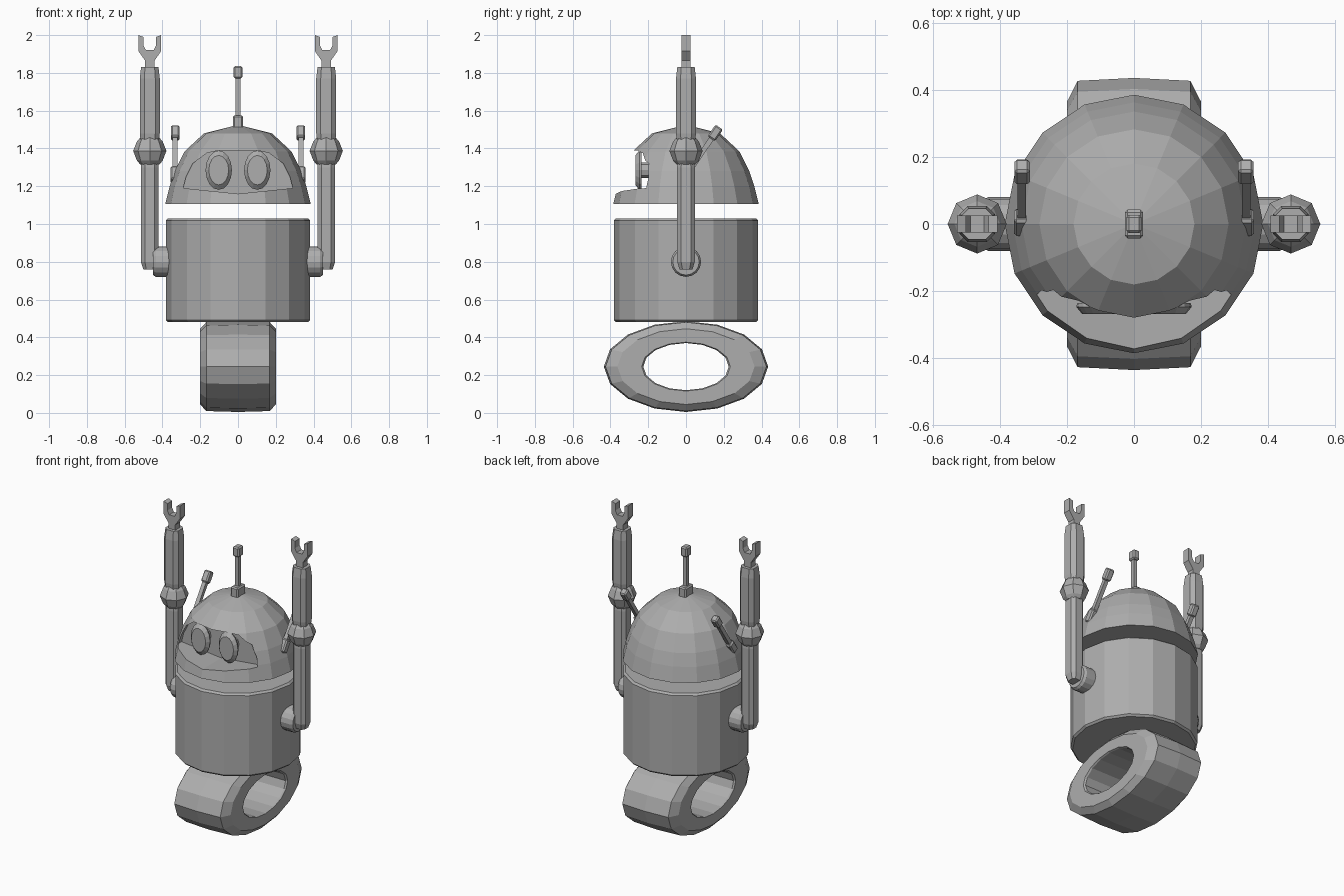
import bpy, bmesh, math
from mathutils import Matrix, Vector

if "Cube" in bpy.data.objects:
    bpy.data.objects.remove(bpy.data.objects["Cube"])

grey = bpy.data.materials.new("light_grey")
grey.diffuse_color = (0.42, 0.42, 0.42, 1)
grey.use_nodes = True
grey.node_tree.nodes["Principled BSDF"].inputs["Base Color"].default_value = grey.diffuse_color


def finish(bm, name, matrix=None):
    """Turn a bmesh into a flat-shaded grey object."""
    if matrix is not None:
        bm.transform(matrix)
    bmesh.ops.remove_doubles(bm, verts=bm.verts, dist=1e-5)
    bmesh.ops.recalc_face_normals(bm, faces=bm.faces)
    me = bpy.data.meshes.new(name)
    bm.to_mesh(me)
    bm.free()
    me.materials.append(grey)
    ob = bpy.data.objects.new(name, me)
    bpy.context.collection.objects.link(ob)
    return ob


def lathe(name, profile, sides, matrix=None, closed=False, phase=0.0):
    """Revolve (radius, z) points about z; caps open ends."""
    bm = bmesh.new()
    rings = []
    for r, z in profile:
        if r < 1e-6:
            rings.append([bm.verts.new((0, 0, z))] * sides)
            continue
        rings.append([bm.verts.new((r * math.cos(phase + math.tau * i / sides),
                                    r * math.sin(phase + math.tau * i / sides), z))
                      for i in range(sides)])
    pairs = list(zip(rings, rings[1:])) + ([(rings[-1], rings[0])] if closed else [])
    for a, b in pairs:
        for i in range(sides):
            j = (i + 1) % sides
            loop = list(dict.fromkeys((a[i], a[j], b[j], b[i])))
            bm.faces.new(loop)
    if not closed:
        for ring, (r, z) in ((rings[0], profile[0]), (rings[-1], profile[-1])):
            if r > 1e-6:
                bm.faces.new(ring)
    return finish(bm, name, matrix)


def prism(name, points, y0, y1):
    """Extrude an (x, z) outline along y."""
    bm = bmesh.new()
    face = bm.faces.new([bm.verts.new((x, y0, z)) for x, z in points])
    out = bmesh.ops.extrude_face_region(bm, geom=[face])
    moved = [v for v in out["geom"] if isinstance(v, bmesh.types.BMVert)]
    bmesh.ops.translate(bm, verts=moved, vec=(0, y1 - y0, 0))
    return finish(bm, name)


def rod(name, centre, size, tilt=0.0, bevel=0.0):
    """Bevelled box, tilted backwards about x."""
    bm = bmesh.new()
    bmesh.ops.create_cube(bm, size=1, matrix=Matrix.Diagonal((*size, 1)))
    if bevel:
        bmesh.ops.bevel(bm, geom=bm.edges[:], offset=bevel, segments=1, affect='EDGES')
    return finish(bm, name, Matrix.Translation(centre) @ Matrix.Rotation(-tilt, 4, 'X'))


def limb(name, x, sections):
    """Chamfered square column through (half width, z) sections."""
    bm = bmesh.new()
    rings = []
    for h, z in sections:
        c = h * 0.55
        rings.append([bm.verts.new((x + a, b, z)) for a, b in
                      ((h, -c), (h, c), (c, h), (-c, h), (-h, c), (-h, -c), (-c, -h), (c, -h))])
    for a, b in zip(rings, rings[1:]):
        for i in range(8):
            bm.faces.new((a[i], a[(i + 1) % 8], b[(i + 1) % 8], b[i]))
    bm.faces.new(rings[0])
    bm.faces.new(rings[-1])
    return finish(bm, name)


along_x = Matrix.Rotation(math.pi / 2, 4, 'Y')
along_front = Matrix.Rotation(math.pi / 2, 4, 'X')

# Body drum
lathe("body", [(0.37, 0.48), (0.382, 0.492), (0.382, 1.018), (0.37, 1.03)], 16)

# Oval ring wheel
wheel_profile = [(0.52, -0.19), (0.54, -0.2), (0.835, -0.2), (0.98, -0.168), (1.0, 0),
                 (0.98, 0.168), (0.835, 0.2), (0.54, 0.2), (0.52, 0.19)]
lathe("wheel", wheel_profile, 16,
      Matrix.Translation((0, 0, 0.245)) @ Matrix.Diagonal((1, 0.435, 0.24, 1)) @ along_x,
      closed=True)

# Domed head with a visor recess
head = lathe("head", [(0.385, 1.105), (0.362, 1.2), (0.335, 1.28), (0.282, 1.385),
                      (0.18, 1.48), (0, 1.525)], 16)
half = [(0.29, 1.19), (0.275, 1.25), (0.24, 1.32), (0.165, 1.375), (0.11, 1.388)]
visor = [(0, 1.16)] + half + [(-x, z) for x, z in reversed(half)]
cutter = prism("visor_cutter", visor, -0.6, -0.175)
cutter.hide_render = True
cutter.hide_viewport = True
cut = head.modifiers.new("visor", 'BOOLEAN')
cut.operation = 'DIFFERENCE'
cut.solver = 'EXACT'
cut.object = cutter

# Top antenna
rod("antenna_base", (0, 0, 1.54), (0.055, 0.085, 0.07), 0, 0.008)
rod("antenna_rod", (0, 0, 1.67), (0.024, 0.024, 0.24))
rod("antenna_tip", (0, 0, 1.803), (0.046, 0.055, 0.065), 0, 0.008)

# Claw outline, relative to the arm centre
claw = [(0.025, 1.82), (0.025, 1.865), (0.06, 1.915), (0.06, 2.0), (0.033, 1.99),
        (0.033, 1.945), (0.02, 1.92)]
claw = claw + [(-x, z) for x, z in reversed(claw)]

for side, s in (("left", -1), ("right", 1)):
    # Eyes: bevelled oval discs on short pegs
    eye_matrix = (Matrix.Translation((s * 0.102, -0.235, 1.285))
                  @ Matrix.Diagonal((0.07, 1, 0.104, 1)) @ along_front)
    lathe(side + "_eye", [(0.95, 0), (1, 0.012), (0.75, 0.033)], 16, eye_matrix)
    lathe(side + "_eye_peg", [(0.4, -0.07), (0.4, 0.01)], 8, eye_matrix)

    # Side antennas leaning back
    base = Vector((s * 0.335, 0.005, 1.26))
    tip = Vector((s * 0.333, 0.155, 1.482))
    lean = math.atan2(tip.y - base.y, tip.z - base.z)
    rod(side + "_ear_base", base, (0.045, 0.05, 0.085), lean, 0.008)
    rod(side + "_ear_rod", (base + tip) / 2, (0.026, 0.026, (tip - base).length), lean)
    rod(side + "_ear_tip", tip, (0.046, 0.048, 0.075), lean, 0.008)

    # Shoulder, arm, elbow and claw
    x = s * 0.467
    lathe(side + "_shoulder", [(0.08, 0.34), (0.08, 0.435), (0.07, 0.45)], 16,
          Matrix.Diagonal((s, 1, 1, 1)) @ Matrix.Translation((0, 0, 0.8)) @ along_x)
    limb(side + "_lower_arm", x, [(0.034, 0.76), (0.047, 0.80), (0.047, 1.3), (0.04, 1.36)])
    lathe(side + "_elbow", [(0.05, 1.315), (0.068, 1.335), (0.088, 1.387),
                            (0.068, 1.437), (0.05, 1.458)], 8, Matrix.Translation((x, 0, 0)))
    limb(side + "_upper_arm", x, [(0.045, 1.42), (0.053, 1.48), (0.053, 1.77), (0.046, 1.83)])
    prism(side + "_claw", [(x + a, z) for a, z in claw], -0.025, 0.025)
